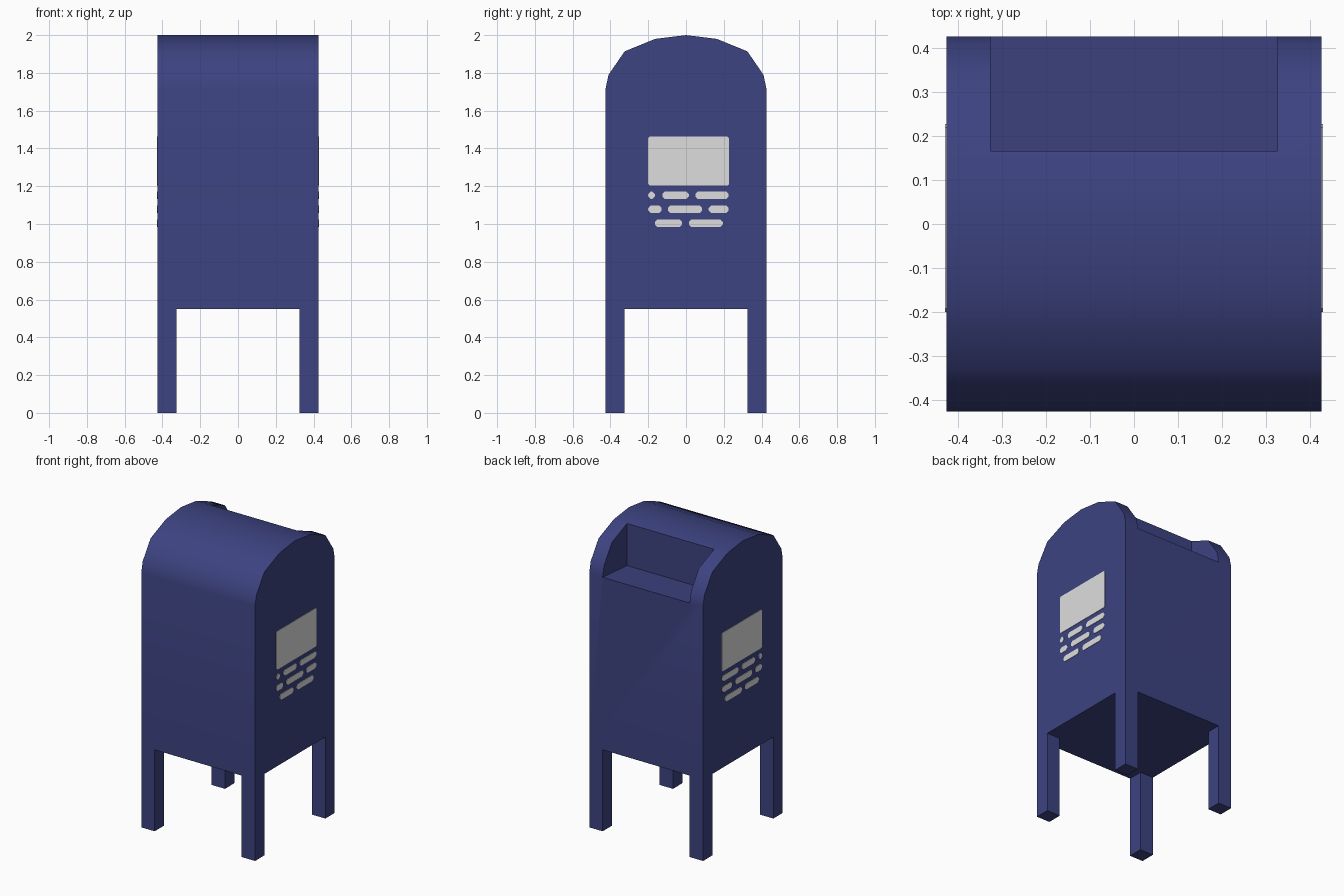
import bpy, bmesh, math

if "Cube" in bpy.data.objects:
    bpy.data.objects.remove(bpy.data.objects["Cube"])


def material(name, color):
    m = bpy.data.materials.new(name)
    m.diffuse_color = (*color, 1)
    m.use_nodes = True
    m.node_tree.nodes["Principled BSDF"].inputs["Base Color"].default_value = m.diffuse_color
    return m


BLUE = material("navy blue paint", (0.046, 0.056, 0.22))
GREY = material("light grey", (0.73, 0.73, 0.73))


def prism(name, profile, x0, x1, mat):
    """Extrude a closed (y, z) profile along x."""
    bm = bmesh.new()
    face = bm.faces.new([bm.verts.new((x0, y, z)) for y, z in profile])
    ext = bmesh.ops.extrude_face_region(bm, geom=[face])
    moved = [v for v in ext["geom"] if isinstance(v, bmesh.types.BMVert)]
    bmesh.ops.translate(bm, verts=moved, vec=(x1 - x0, 0, 0))
    bmesh.ops.recalc_face_normals(bm, faces=bm.faces)
    me = bpy.data.meshes.new(name)
    bm.to_mesh(me)
    bm.free()
    me.materials.append(mat)
    ob = bpy.data.objects.new(name, me)
    bpy.context.collection.objects.link(ob)
    return ob


H = 0.425   # half width of the box
L = 0.325   # inner edge of legs and of the slot

# Body: box with an arched top
half = [(H, 0.55), (H, 1.72), (0.41, 1.79), (L, 1.914), (0.163, 1.98)]
profile = half + [(0, 2.0)] + [(-y, z) for y, z in reversed(half)]
body = prism("body", profile, -H, H, BLUE)

# Mail slot recess cut into the back of the arch
cutter = prism("slot_cutter", [(0.165, 1.695), (0.165, 2.2), (0.6, 2.2), (0.6, 1.728)], -L, L, BLUE)
cutter.hide_render = True
cut = body.modifiers.new("slot", "BOOLEAN")
cut.operation = "DIFFERENCE"
cut.solver = "EXACT"
cut.object = cutter
bpy.context.view_layer.objects.active = body
body.select_set(True)
bpy.ops.object.modifier_apply(modifier="slot")
bpy.data.objects.remove(cutter, do_unlink=True)
bpy.ops.object.shade_smooth_by_angle(angle=math.radians(40))

# Four square legs
for sx, xn in ((-1, "left"), (1, "right")):
    for sy, yn in ((-1, "front"), (1, "back")):
        prof = [(sy * L, 0), (sy * H, 0), (sy * H, 0.55), (sy * L, 0.55)]
        prism(f"{yn}_{xn}_leg", prof, sx * L, sx * H, BLUE)


def rounded(y0, y1, z0, z1, c):
    """Rectangle with clipped corners."""
    return [(y0 + c, z0), (y1 - c, z0), (y1, z0 + c), (y1, z1 - c),
            (y1 - c, z1), (y0 + c, z1), (y0, z1 - c), (y0, z0 + c)]


# Label panel and rows of dashes on both sides
rows = [(1.132, [(-0.2, -0.165), (-0.125, 0.015), (0.05, 0.225)]),
        (1.058, [(-0.2, -0.13), (-0.095, 0.085), (0.12, 0.225)]),
        (0.984, [(-0.165, -0.02), (0.015, 0.195)])]
for s, side in ((-1, "left"), (1, "right")):
    prism(f"{side}_label_panel", rounded(-0.2, 0.227, 1.203, 1.463, 0.008),
          s * H, s * (H + 0.003), GREY)
    for z, spans in rows:
        for a, b in spans:
            prism(f"{side}_label_dash", rounded(a, b, z, z + 0.04, 0.013),
                  s * H, s * (H + 0.003), GREY)
